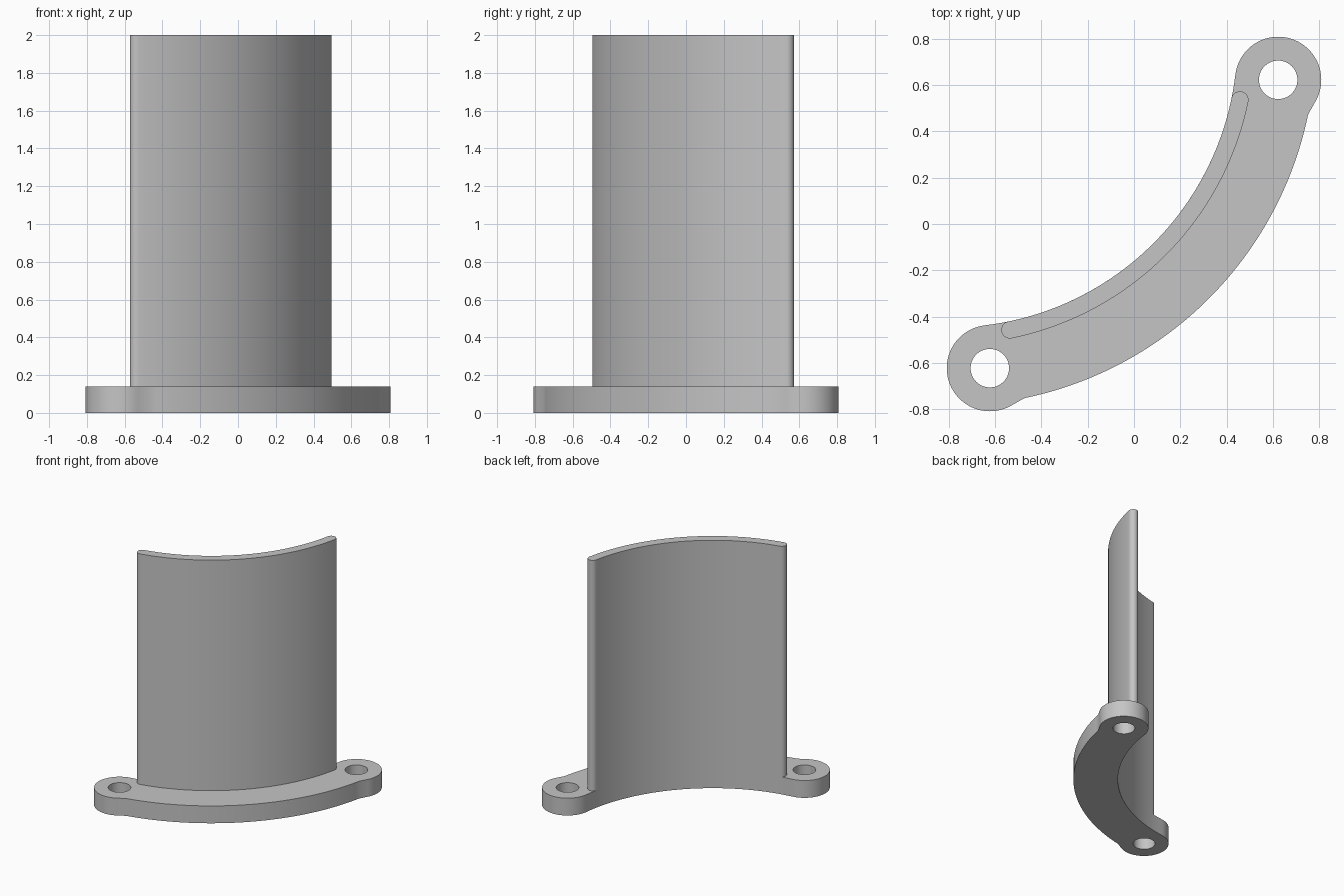
import bpy
import bmesh
from math import cos, sin, radians, atan2, acos, hypot, degrees

cube = bpy.data.objects.get("Cube")
if cube:
    bpy.data.objects.remove(cube, do_unlink=True)

# Main dimensions: everything follows one arc centre on the diagonal
CENTRE = (-0.792, 0.792)
LUG = 0.622
LUG_R, HOLE_R = 0.186, 0.083
BASE_H, TOP = 0.14, 2.0
R_OUT = 1.576
LUG_DIST = hypot(LUG - CENTRE[0], LUG - CENTRE[1])
R_IN = LUG_DIST - LUG_R
WALL_T = 0.074
WALL_END, BASE_END = 33.4, 33.3

grey = bpy.data.materials.new("plain grey")
grey.use_nodes = True
colour = (0.56, 0.56, 0.56, 1)
grey.diffuse_color = colour
grey.node_tree.nodes["Principled BSDF"].inputs["Base Color"].default_value = colour


def arc(centre, radius, start, end, steps):
    """Points along an arc, angles in degrees."""
    angles = [radians(start + (end - start) * i / steps) for i in range(steps + 1)]
    return [(centre[0] + radius * cos(a), centre[1] + radius * sin(a)) for a in angles]


def mirrored(points):
    """Reflect across the diagonal, keeping the loop direction."""
    return [(-y, -x) for x, y in reversed(points)]


def extruded(name, loops, bottom, top):
    """Solid from closed outlines; inner outlines become holes."""
    curve = bpy.data.curves.new(name, "CURVE")
    curve.dimensions = "2D"
    curve.fill_mode = "BOTH"
    curve.extrude = (top - bottom) / 2
    for loop in loops:
        spline = curve.splines.new("POLY")
        spline.points.add(len(loop) - 1)
        for point, (x, y) in zip(spline.points, loop):
            point.co = (x, y, 0, 1)
        spline.use_cyclic_u = True
    obj = bpy.data.objects.new(name, curve)
    bpy.context.collection.objects.link(obj)
    bpy.ops.object.select_all(action="DESELECT")
    obj.select_set(True)
    bpy.context.view_layer.objects.active = obj
    bpy.ops.object.convert(target="MESH")
    obj = bpy.context.view_layer.objects.active
    bm = bmesh.new()
    bm.from_mesh(obj.data)
    bmesh.ops.remove_doubles(bm, verts=bm.verts, dist=0.0002)
    bmesh.ops.translate(bm, verts=bm.verts, vec=(0, 0, (top + bottom) / 2))
    bmesh.ops.recalc_face_normals(bm, faces=bm.faces)
    bm.to_mesh(obj.data)
    bm.free()
    obj.data.materials.clear()
    obj.data.materials.append(grey)
    bpy.ops.object.shade_smooth_by_angle(angle=radians(30))
    return obj


# Curved base with a drilled lug at each end
outer = arc(CENTRE, R_OUT, -45 - BASE_END, -45 + BASE_END, 48)
dx, dy = outer[-1][0] - LUG, outer[-1][1] - LUG
tangent = degrees(atan2(dy, dx) + acos(min(1, LUG_R / hypot(dx, dy))))
lug_angle = degrees(atan2(LUG - CENTRE[1], LUG - CENTRE[0]))
lug = arc((LUG, LUG), LUG_R, tangent, lug_angle + 180, 40)
inner = arc(CENTRE, R_IN, lug_angle, -90 - lug_angle, 48)
outline = outer + lug + inner[1:-1] + mirrored(lug)
holes = [arc((s * LUG, s * LUG), HOLE_R, 0, 360, 48)[:-1] for s in (1, -1)]
extruded("base", [outline] + holes, 0, BASE_H)

# Tall thin curved wall with rounded ends, flush with the inner edge of the base
start, end = -45 - WALL_END, -45 + WALL_END
r_mid = R_IN + WALL_T / 2
cap_a = arc(CENTRE, r_mid, end, end, 1)[0]
cap_b = arc(CENTRE, r_mid, start, start, 1)[0]
profile = (arc(CENTRE, R_IN + WALL_T, start, end, 48)
           + arc(cap_a, WALL_T / 2, end, end + 180, 16)[1:-1]
           + arc(CENTRE, R_IN, end, start, 48)
           + arc(cap_b, WALL_T / 2, start + 180, start + 360, 16)[1:-1])
extruded("curved_wall", [profile], BASE_H, TOP)
